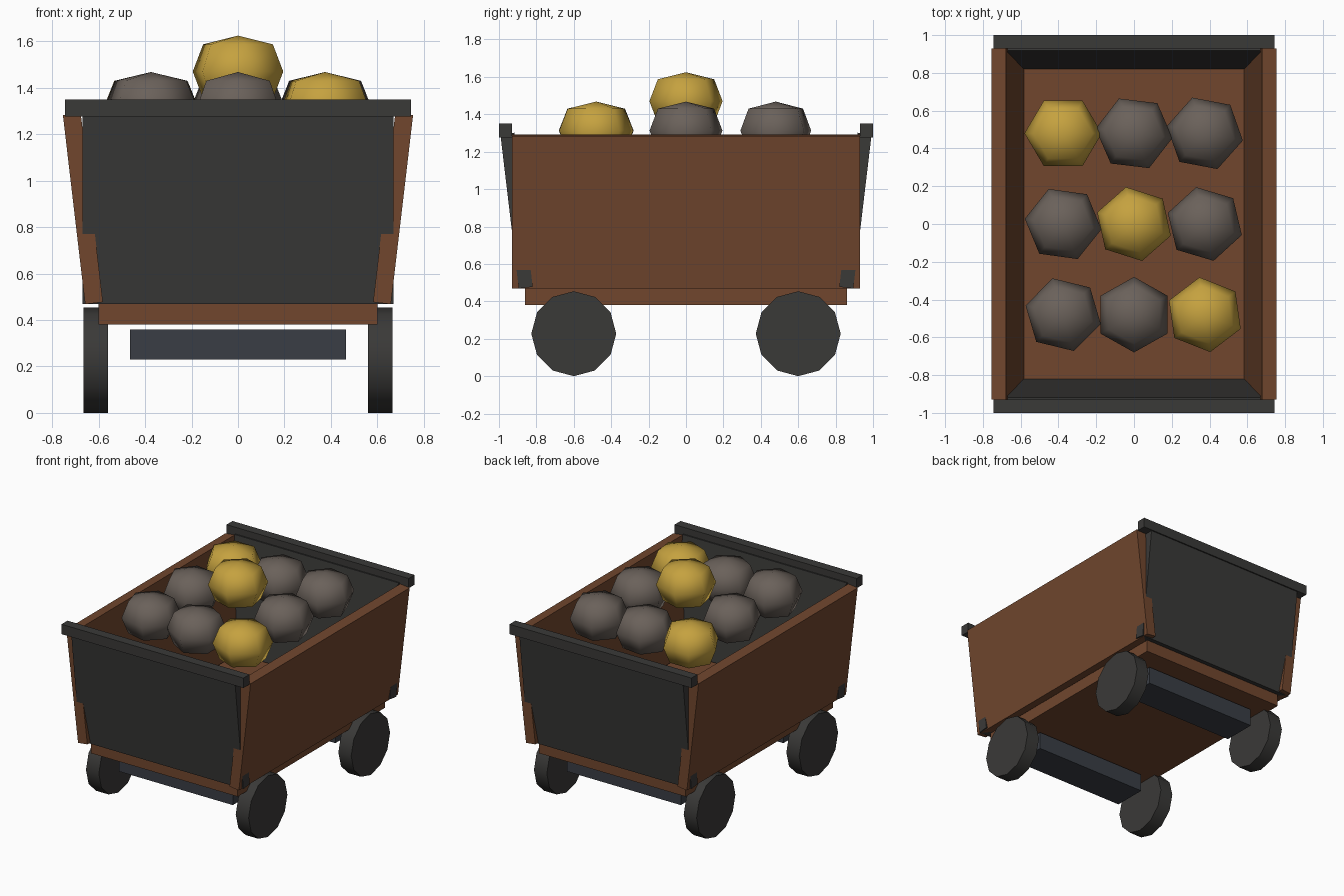
import bpy, bmesh
from math import radians, pi, sin, cos
from mathutils import Matrix

if "Cube" in bpy.data.objects:
    bpy.data.objects.remove(bpy.data.objects["Cube"])


def mat(name, r, g, b):
    m = bpy.data.materials.new(name)
    m.diffuse_color = (r, g, b, 1)
    m.use_nodes = True
    m.node_tree.nodes["Principled BSDF"].inputs["Base Color"].default_value = m.diffuse_color
    return m


WOOD = mat("wood", 0.165, 0.062, 0.027)
IRON = mat("dark_iron", 0.042, 0.041, 0.039)
STEEL = mat("blue_steel", 0.042, 0.048, 0.060)
STONE = mat("stone", 0.145, 0.120, 0.103)
GOLD = mat("gold", 0.56, 0.36, 0.05)


def finish(name, bm, material, smooth=None):
    bmesh.ops.recalc_face_normals(bm, faces=bm.faces)
    me = bpy.data.meshes.new(name)
    bm.to_mesh(me)
    bm.free()
    ob = bpy.data.objects.new(name, me)
    bpy.context.collection.objects.link(ob)
    me.materials.append(material)
    if smooth:
        bpy.ops.object.select_all(action='DESELECT')
        ob.select_set(True)
        bpy.context.view_layer.objects.active = ob
        bpy.ops.object.shade_smooth_by_angle(angle=radians(smooth))
    return ob


def box(name, center, size, material, tilt=0, axis='X'):
    bm = bmesh.new()
    bmesh.ops.create_cube(bm, size=1, matrix=(
        Matrix.Translation(center) @ Matrix.Rotation(tilt, 4, axis)
        @ Matrix.Diagonal((*size, 1))))
    return finish(name, bm, material)


def rock(name, center, turn, material, rx=0.205, ry=0.2):
    # six-sided rounded lump: pole, ring, belt, ring, pole
    bm = bmesh.new()
    rings = []
    for z, k in ((-0.117, 0.77), (0, 1), (0.117, 0.77)):
        rings.append([bm.verts.new((
            center[0] + rx * k * cos(turn + i * pi / 3),
            center[1] + ry * k * sin(turn + i * pi / 3),
            center[2] + z)) for i in range(6)])
    low = bm.verts.new((center[0], center[1], center[2] - 0.155))
    top = bm.verts.new((center[0], center[1], center[2] + 0.155))
    for i in range(6):
        j = (i + 1) % 6
        bm.faces.new((low, rings[0][j], rings[0][i]))
        bm.faces.new((top, rings[2][i], rings[2][j]))
        for a, b in zip(rings, rings[1:]):
            bm.faces.new((a[i], a[j], b[j], b[i]))
    return finish(name, bm, material, 80)


# Floor of the tub
box("floor", (0, 0, 0.425), (1.2, 1.72, 0.09), WOOD)

# Outward-leaning side walls
for s, side in ((-1, "left"), (1, "right")):
    box(f"{side}_wall", (s * 0.668, 0, 0.88), (0.077, 1.86, 0.82), WOOD,
        s * radians(6.7), 'Y')

# Outward-leaning end plates with rims on top
for s, end in ((-1, "front"), (1, "back")):
    box(f"{end}_plate", (0, s * 0.906, 0.885), (1.34, 0.075, 0.83), IRON,
        -s * radians(6.8), 'X')
    box(f"{end}_rim", (0, s * 0.965, 1.313), (1.49, 0.07, 0.073), IRON)

# Axles and twelve-sided wheels
for sy, end in ((-1, "front"), (1, "back")):
    box(f"{end}_axle", (0, sy * 0.6, 0.295), (0.93, 0.25, 0.13), STEEL)
    for sx, side in ((-1, "left"), (1, "right")):
        bm = bmesh.new()
        bmesh.ops.create_cone(
            bm, cap_ends=True, segments=12, radius1=0.227, radius2=0.227,
            depth=0.105, matrix=Matrix.Translation((sx * 0.613, sy * 0.6, 0.227))
            @ Matrix.Rotation(pi / 2, 4, 'Y'))
        finish(f"{end}_{side}_wheel", bm, IRON, 40)

# Load of ore: grid of lumps, the middle one heaped higher
turns = ((-14, 30, -22), (-8, -18, -17), (0, -7, -11))
for r in range(3):
    for c in range(3):
        gold = (r, c) in ((0, 2), (1, 1), (2, 0))
        z = 1.47 if r == c == 1 else 1.313
        rock("gold_ore" if gold else "stone_ore",
             ((c - 1) * 0.375, (r - 1) * 0.48, z), radians(turns[r][c]),
             GOLD if gold else STONE)
